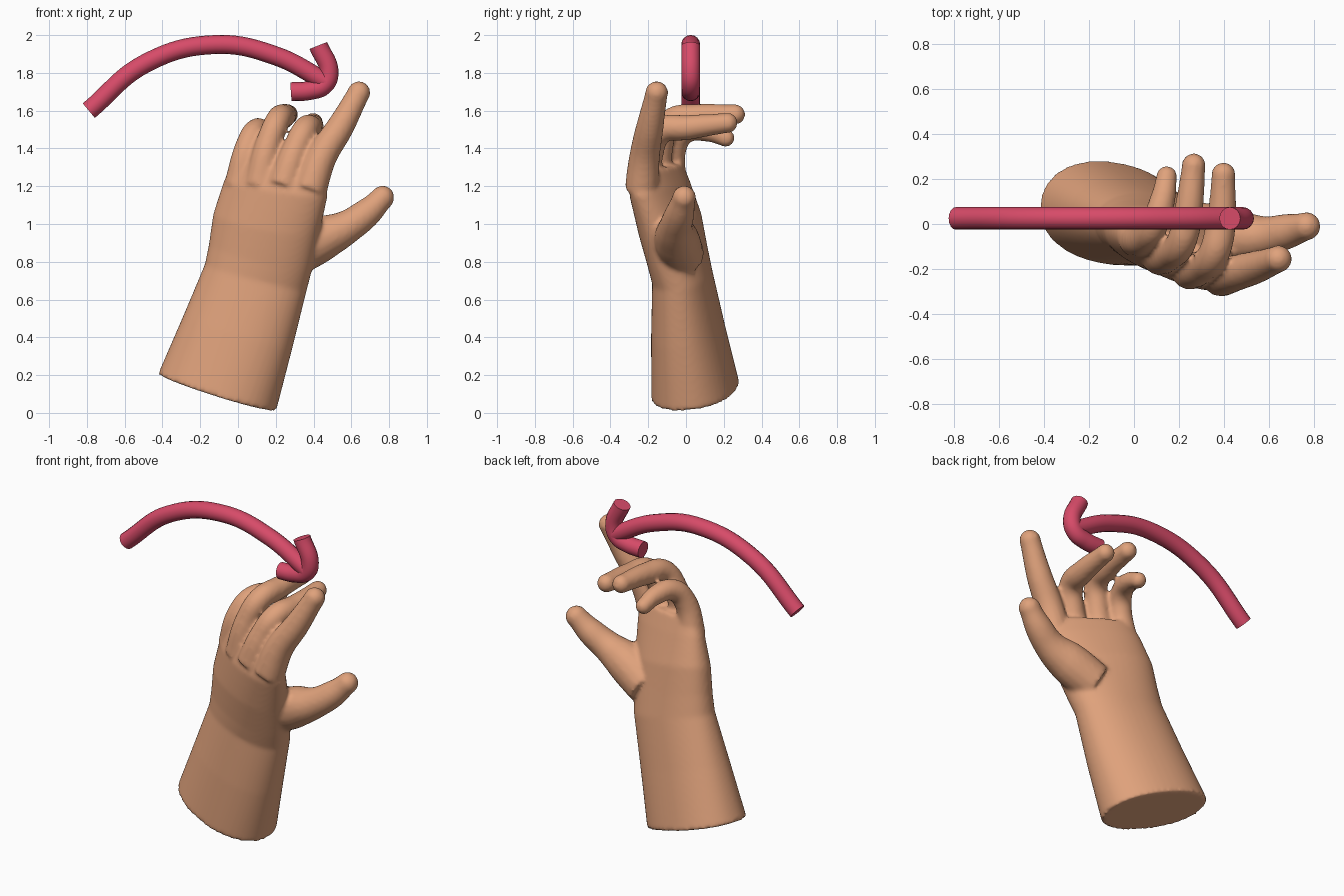
import bpy, bmesh, math
from mathutils import Vector

if "Cube" in bpy.data.objects:
    bpy.data.objects.remove(bpy.data.objects["Cube"])


def material(name, color):
    m = bpy.data.materials.new(name)
    m.diffuse_color = (*color, 1)
    m.use_nodes = True
    m.node_tree.nodes["Principled BSDF"].inputs["Base Color"].default_value = m.diffuse_color
    return m


skin = material("skin", (0.74, 0.36, 0.2))
pink = material("pink", (0.68, 0.07, 0.14))


def select(objs):
    bpy.ops.object.select_all(action='DESELECT')
    for o in objs:
        o.select_set(True)
    bpy.context.view_layer.objects.active = objs[0]


def tube(name, pts):
    """Smooth capped tube through points (x, y, z, radius)."""
    cu = bpy.data.curves.new(name, 'CURVE')
    cu.dimensions = '3D'
    cu.bevel_depth, cu.bevel_resolution, cu.use_fill_caps = 1, 6, True
    cu.resolution_u = 10
    sp = cu.splines.new('BEZIER')
    sp.radius_interpolation = 'CARDINAL'
    sp.bezier_points.add(len(pts) - 1)
    for bp, (x, y, z, r) in zip(sp.bezier_points, pts):
        bp.co, bp.radius = (x, y, z), r
        bp.handle_left_type = bp.handle_right_type = 'AUTO'
    o = bpy.data.objects.new(name, cu)
    bpy.context.collection.objects.link(o)
    select([o])
    bpy.ops.object.convert(target='MESH')
    return bpy.context.view_layer.objects.active


def digit(name, pts):
    """Tube with a round tip."""
    o = tube(name, pts)
    x, y, z, r = pts[-1]
    bpy.ops.mesh.primitive_uv_sphere_add(segments=24, ring_count=16, radius=r * 1.02, location=(x, y, z))
    s = bpy.context.active_object
    select([o, s])
    bpy.ops.object.join()
    return o


def loft(name, rings, n=48):
    """Closed skin over oval rings (centre, half-width vector, half-thickness)."""
    bm = bmesh.new()
    loops = []
    for i, (c, u, t) in enumerate(rings):
        c, u = Vector(c), Vector(u)
        axis = Vector(rings[min(i + 1, len(rings) - 1)][0]) - Vector(rings[max(i - 1, 0)][0])
        v = axis.cross(u).normalized() * t
        loop = []
        for k in range(n):
            a = math.tau * k / n
            ca, sa = math.cos(a), math.sin(a)
            loop.append(bm.verts.new(c + u * math.copysign(abs(ca) ** 0.92, ca)
                                     + v * math.copysign(abs(sa) ** 0.92, sa)))
        loops.append(loop)
    for a, b in zip(loops, loops[1:]):
        for k in range(n):
            bm.faces.new((a[k], a[(k + 1) % n], b[(k + 1) % n], b[k]))
    bm.faces.new(loops[0][::-1])
    bm.faces.new(loops[-1])
    bmesh.ops.recalc_face_normals(bm, faces=bm.faces)
    me = bpy.data.meshes.new(name)
    bm.to_mesh(me)
    bm.free()
    o = bpy.data.objects.new(name, me)
    bpy.context.collection.objects.link(o)
    return o


# Forearm, wrist and palm in one skin
hand = loft("hand", [
    ((-0.11, 0.05, 0.11), (0.308, -0.06, -0.10), 0.228),
    ((0.00, 0.01, 0.43), (0.285, -0.05, -0.09), 0.19),
    ((0.095, -0.02, 0.72), (0.268, -0.04, -0.07), 0.155),
    ((0.12, -0.045, 0.83), (0.27, -0.06, -0.07), 0.15),
    ((0.15, -0.085, 1.00), (0.275, -0.09, -0.06), 0.145),
    ((0.20, -0.14, 1.19), (0.27, -0.115, -0.04), 0.115),
    ((0.215, -0.15, 1.30), (0.235, -0.105, -0.03), 0.08),
])

# Three curled fingers, raised index finger and thumb
digits = {
    "little_finger": [(0.0, -0.07, 1.20, .075), (0.05, -0.06, 1.41, .066), (0.09, 0.0, 1.49, .063),
                      (0.13, 0.12, 1.49, .056), (0.145, 0.21, 1.455, .047)],
    "ring_finger": [(0.11, -0.15, 1.20, .08), (0.16, -0.135, 1.42, .07), (0.21, -0.08, 1.545, .067),
                    (0.24, 0.05, 1.57, .065), (0.265, 0.26, 1.58, .053)],
    "middle_finger": [(0.24, -0.21, 1.20, .085), (0.30, -0.19, 1.38, .073), (0.355, -0.13, 1.495, .07),
                      (0.385, 0.0, 1.51, .067), (0.397, 0.22, 1.535, .053)],
    "index_finger": [(0.38, -0.235, 1.18, .09), (0.44, -0.22, 1.35, .082),
                     (0.545, -0.19, 1.52, .073), (0.64, -0.155, 1.695, .06)],
    "thumb": [(0.28, -0.02, 0.83, .12), (0.44, -0.05, 0.92, .12), (0.57, -0.055, 0.98, .092),
              (0.69, -0.03, 1.065, .077), (0.765, -0.01, 1.14, .062)],
}
parts = [digit(k, v) for k, v in digits.items()]
select([hand] + parts)
bpy.ops.object.join()

# Blend everything into one smooth surface
rm = hand.modifiers.new("blend", 'REMESH')
rm.mode, rm.voxel_size, rm.use_smooth_shade = 'VOXEL', 0.012, True
sm = hand.modifiers.new("soften", 'SMOOTH')
sm.factor, sm.iterations = 0.5, 8
hand.data.materials.clear()
hand.data.materials.append(skin)

# Curved motion arrow: shaft and bent head
R, Y = 0.05, 0.025
for name, path in {
    "arrow_shaft": [(-0.79, 1.60), (-0.49, 1.85), (-0.12, 1.95), (0.20, 1.89), (0.47, 1.75)],
    "arrow_head": [(0.425, 1.945), (0.482, 1.80), (0.455, 1.735), (0.38, 1.707), (0.28, 1.70)],
}.items():
    arrow = tube(name, [(x, Y, z, R) for x, z in path])
    arrow.data.materials.clear()
    arrow.data.materials.append(pink)
    select([arrow])
    bpy.ops.object.shade_smooth_by_angle(angle=math.radians(40))
